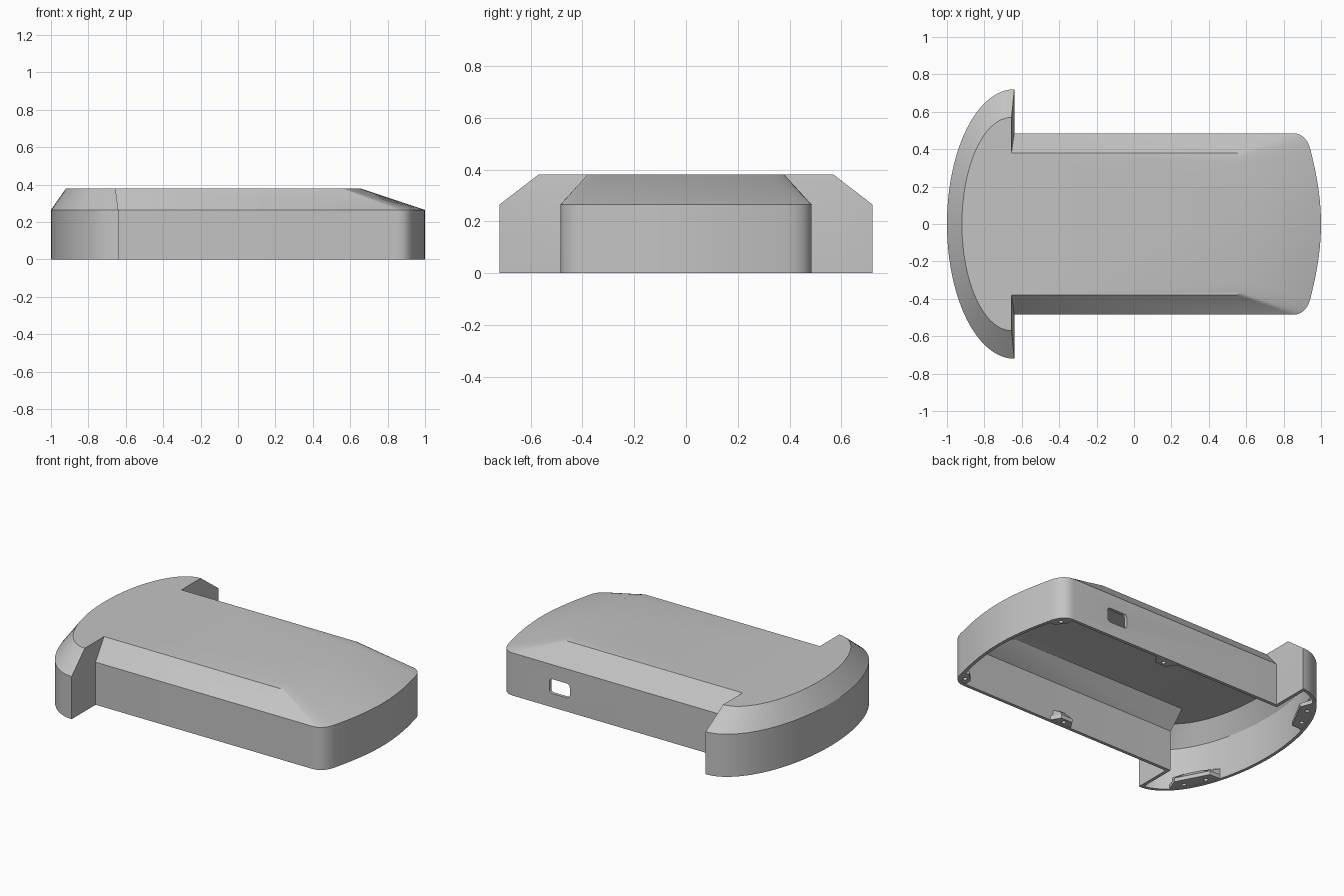
import bpy
import bmesh
import math
from mathutils import Vector, Matrix

cube = bpy.data.objects.get("Cube")
if cube:
    bpy.data.objects.remove(cube, do_unlink=True)

WALL = 0.02
SHOULDER, TOP = 0.265, 0.38

grey = bpy.data.materials.new("light grey plastic")
grey.use_nodes = True
grey.diffuse_color = (0.55, 0.55, 0.55, 1)
grey.node_tree.nodes["Principled BSDF"].inputs["Base Color"].default_value = grey.diffuse_color


def make_object(name, bm):
    bmesh.ops.recalc_face_normals(bm, faces=bm.faces)
    mesh = bpy.data.meshes.new(name)
    bm.to_mesh(mesh)
    bm.free()
    mesh.materials.append(grey)
    obj = bpy.data.objects.new(name, mesh)
    bpy.context.collection.objects.link(obj)
    return obj


def activate(obj):
    bpy.ops.object.select_all(action='DESELECT')
    obj.select_set(True)
    bpy.context.view_layer.objects.active = obj


def cut(obj, cutter):
    mod = obj.modifiers.new("cut", 'BOOLEAN')
    mod.operation, mod.solver, mod.object = 'DIFFERENCE', 'EXACT', cutter
    activate(obj)
    bpy.ops.object.modifier_apply(modifier=mod.name)
    bpy.data.objects.remove(cutter, do_unlink=True)


def smooth(obj):
    activate(obj)
    bpy.ops.object.shade_smooth_by_angle(angle=math.radians(25))


def bezier(a, b, c, steps):
    a, b, c = Vector(a), Vector(b), Vector(c)
    ts = [i / steps for i in range(steps + 1)]
    return [a * (1 - t) ** 2 + b * 2 * t * (1 - t) + c * t * t for t in ts]


def half_outline(cx, rx, ry, side, corner, nose):
    """Elliptical head, notch, straight side, rounded corner and bowed nose."""
    angles = [math.pi / 2 * i / 24 for i in range(25)]
    head = [Vector((cx - rx * math.cos(a), ry * math.sin(a))) for a in angles]
    return head + [Vector((cx, side))] + bezier(*corner, 8) + bezier(*nose, 8)[1:]


def full(half):
    return half + [Vector((p.x, -p.y)) for p in reversed(half[1:-1])]


def inset(ring, width):
    result = []
    for i, p in enumerate(ring):
        d1 = (p - ring[i - 1]).normalized()
        d2 = (ring[(i + 1) % len(ring)] - p).normalized()
        m = Vector((d1.y + d2.y, -d1.x - d2.x))
        result.append(p + m * (2 * width / m.dot(m)))
    return result


def loft(bm, rings):
    """Join (outline, height) rings with quads and return the vertex rings."""
    verts = [[bm.verts.new((p.x, p.y, z)) for p in ring] for ring, z in rings]
    for low, high in zip(verts, verts[1:]):
        for i in range(len(low)):
            j = (i + 1) % len(low)
            bm.faces.new((low[i], low[j], high[j], high[i]))
    return verts


# Hollow shell: outer skin, flat roof, inner skin and bottom rim
base_half = half_outline(-0.64, 0.36, 0.72, 0.485,
                         ((0.85, 0.485), (0.93, 0.485), (0.95, 0.37)),
                         ((0.95, 0.37), (1.0, 0.17), (1.0, 0)))
top_half = half_outline(-0.655, 0.265, 0.57, 0.38,
                        ((0.55, 0.38), (0.58, 0.36), (0.60, 0.30)),
                        ((0.60, 0.30), (0.655, 0.15), (0.655, 0)))
base, top = full(base_half), full(top_half)
base_in, top_in = inset(base, WALL), inset(top, WALL / 2)
bm = bmesh.new()
rings = loft(bm, [(top_in, TOP - WALL), (base_in, SHOULDER - WALL / 2), (base_in, 0),
                  (base, 0), (base, SHOULDER), (top, TOP)])
bm.faces.new(rings[0])
bm.faces.new(rings[-1])
shell = make_object("case_shell", bm)

# Port opening with rounded corners in the back wall
bm = bmesh.new()
bmesh.ops.create_cube(bm, size=1, matrix=Matrix.Translation((0.53, 0.48, 0.13))
                      @ Matrix.Diagonal((0.14, 0.15, 0.09, 1)))
along_y = [e for e in bm.edges if abs(e.verts[0].co.y - e.verts[1].co.y) > 0.1]
bmesh.ops.bevel(bm, geom=along_y, offset=0.02, segments=4, profile=0.5, affect='EDGES')
cut(shell, make_object("port_cutter", bm))
smooth(shell)


# Screw bosses: tapered pads rooted inside the wall, with blind holes
def boss(name, wall, pad, holes, side):
    flip = Vector((1, side))
    centre = sum(wall, Vector((0, 0))) / len(wall)
    upper = [p.lerp(centre, 0.6) for p in pad]
    bm = bmesh.new()
    ends = loft(bm, [([p * flip for p in wall + pad], 0.001),
                     ([p * flip for p in wall + pad], 0.025),
                     ([p * flip for p in wall + upper], 0.07)])
    bm.faces.new(ends[0])
    bm.faces.new(ends[-1])
    obj = make_object(name, bm)
    bm = bmesh.new()
    for x, y in holes:
        bmesh.ops.create_cone(bm, cap_ends=True, segments=16, radius1=0.013, radius2=0.013,
                              depth=0.06, matrix=Matrix.Translation((x, y * side, 0)))
    cut(obj, make_object("hole_cutter", bm))
    smooth(obj)


def points(*pairs):
    return [Vector(p) for p in pairs]


root = inset(base, WALL / 2)[:len(base_half)]
head_wall = [p for p in root if p.x < -0.7 and 0.34 < p.y < 0.64]
corner_wall = [p for p in root if p.x > 0.83 and p.y > 0.34]
Vector_mul = None
for label, side in (("back", 1), ("front", -1)):
    # componentwise flip handled by mirrored copies of each point
    def mirrored(pts):
        return [Vector((p.x, p.y)) for p in pts]
    boss_sets = (
        ("head_boss_", head_wall, points((-0.76, 0.55), (-0.86, 0.36)),
         ((-0.88, 0.42), (-0.82, 0.54))),
        ("corner_boss_", corner_wall, points((0.90, 0.37), (0.85, 0.42)), ((0.89, 0.42),)),
        ("side_boss_", points((0.07, 0.475), (0.23, 0.475)),
         points((0.19, 0.41), (0.11, 0.41)), ((0.15, 0.438),)),
    )
    for name, wall, pad, holes in boss_sets:
        boss(name + label, mirrored(wall), pad, holes, side)
